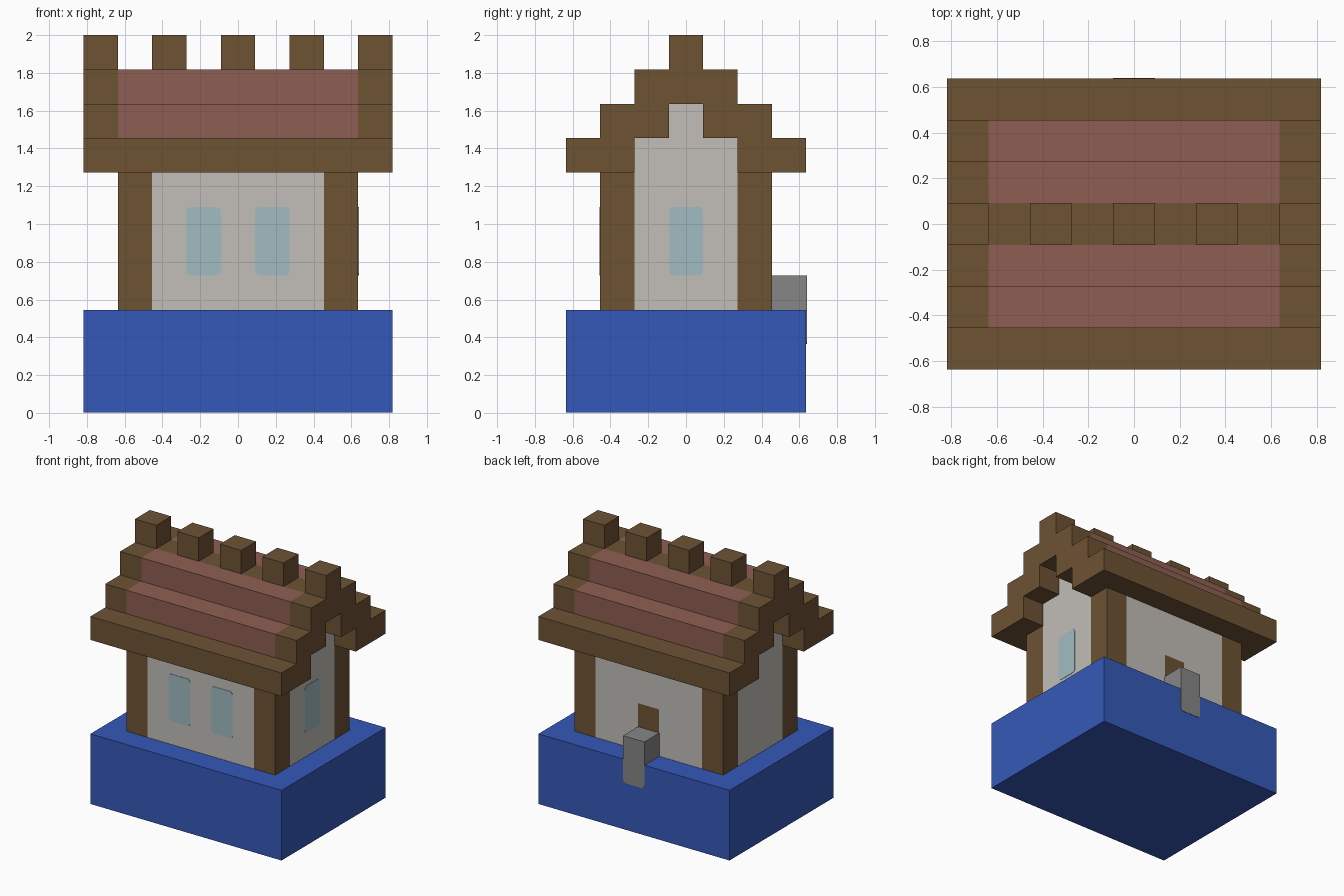
import bpy, bmesh

U = 2 / 11      # edge of one building block
SKIN = 0.003    # how far painted plates stand proud
ROUND = 0.025   # corner radius of plates

old = bpy.data.objects.get("Cube")
if old:
    bpy.data.objects.remove(old, do_unlink=True)


def material(name, srgb):
    lin = [((c / 255 + 0.055) / 1.055) ** 2.4 for c in srgb] + [1]
    m = bpy.data.materials.new(name)
    m.use_nodes = True
    m.diffuse_color = lin
    bsdf = m.node_tree.nodes["Principled BSDF"]
    bsdf.inputs["Base Color"].default_value = lin
    bsdf.inputs["Roughness"].default_value = 0.9
    return m


WOOD = material("brown wood", (109, 83, 52))
TILE = material("faded red tile", (141, 95, 82))
PLASTER = material("pale plaster", (194, 190, 184))
GLASS = material("pale blue glass", (161, 188, 194))
WATER = material("blue water", (53, 89, 184))
STONE = material("grey stone", (134, 134, 134))


def finish(bm, name, mat):
    bmesh.ops.recalc_face_normals(bm, faces=bm.faces)
    me = bpy.data.meshes.new(name)
    bm.to_mesh(me)
    bm.free()
    me.materials.append(mat)
    ob = bpy.data.objects.new(name, me)
    bpy.context.collection.objects.link(ob)
    return ob


def box(name, mat, x, y, z, thin=None):
    """Box from (low, high) block ranges; 'thin' makes a rounded plate on that axis."""
    bm = bmesh.new()
    bmesh.ops.create_cube(bm, size=1)
    for v in bm.verts:
        for i, (lo, hi) in enumerate((x, y, z)):
            v.co[i] = (hi if v.co[i] > 0 else lo) * U
            if i == thin:
                v.co[i] = lo * U + (SKIN if v.co[i] > lo * U else -SKIN)
    if thin is not None:
        edges = [e for e in bm.edges
                 if abs(e.verts[0].co[thin] - e.verts[1].co[thin]) > SKIN]
        bmesh.ops.bevel(bm, geom=edges, offset=ROUND, segments=3,
                        profile=0.5, affect='EDGES')
    return finish(bm, name, mat)


def profile(name, mat, half, x):
    """Extrude a mirrored (y, z) outline between two x positions."""
    pts = half + [(-y, z) for y, z in reversed(half) if y]
    bm = bmesh.new()
    face = bm.faces.new([bm.verts.new((x[0] * U, y * U, z * U)) for y, z in pts])
    out = bmesh.ops.extrude_face_region(bm, geom=[face])
    for v in out["geom"]:
        if isinstance(v, bmesh.types.BMVert):
            v.co.x = x[1] * U
    return finish(bm, name, mat)


def mirrored(side, lo, hi):
    return (lo, hi) if side > 0 else (-hi, -lo)


# Water block
box("water", WATER, (-4.5, 4.5), (-3.5, 3.5), (SKIN / U, 3))

# Plaster walls: gabled core and the front and back faces
profile("gable_wall", PLASTER,
        [(0, 3), (1.5, 3), (1.5, 8), (0.5, 8), (0.5, 9), (0, 9)], (-3.5, 3.5))
box("long_walls", PLASTER, (-2.5, 2.5), (-2.5, 2.5), (3, 7))

# Corner posts and their feet showing under the water
for sx, side in ((1, "left"), (-1, "right")):
    for sy, end in ((1, "back"), (-1, "front")):
        px, py = mirrored(sx, 2.5, 3.5), mirrored(sy, 1.5, 2.5)
        box(f"{end}_{side}_post", WOOD, px, py, (3, 7))
        box(f"{end}_{side}_post_foot", WOOD, px, py, (SKIN / U, 1), thin=2)

# Windows
for s, side in ((1, "left"), (-1, "right")):
    box(f"front_{side}_window", GLASS, mirrored(s, 0.5, 1.5), (-2.5, -2), (4, 6), thin=1)
    box(f"{side}_side_window", GLASS, (s * 3.5, s * 3.5 + 1), (-0.5, 0.5), (4, 6), thin=0)

# Back door and stone step reaching down into the water
box("back_door", WOOD, (-0.5, 0.5), (2.5, 3), (3, 5), thin=1)
box("back_step", STONE, (-0.5, 0.5), (2.5, 3.5 + SKIN / U), (3, 4))
box("back_step_base", STONE, (-0.5, 0.5), (3.5, 4), (2, 3.8), thin=1)

# Stepped timber roof ends
stairs = [(0, 11), (0.5, 11), (0.5, 10), (1.5, 10), (1.5, 9), (2.5, 9), (2.5, 8),
          (3.5, 8), (3.5, 7), (1.5, 7), (1.5, 8), (0.5, 8), (0.5, 9), (0, 9)]
for s, side in ((1, "left"), (-1, "right")):
    profile(f"{side}_roof_end", WOOD, stairs, mirrored(s, 3.5, 4.5))

# Roof courses between the ends
for s, end in ((1, "back"), (-1, "front")):
    box(f"{end}_eave", WOOD, (-3.5, 3.5), mirrored(s, 1.5, 3.5), (7, 8))
    box(f"{end}_lower_tiles", TILE, (-3.5, 3.5), mirrored(s, 0.5, 2.5), (8, 9))
    box(f"{end}_upper_tiles", TILE, (-3.5, 3.5), mirrored(s, 0.5, 1.5), (9, 10))

# Ridge beam with its blocks
box("ridge_beam", WOOD, (-3.5, 3.5), (-0.5, 0.5), (9, 10))
for i in (-2, 0, 2):
    box("ridge_block", WOOD, (i - 0.5, i + 0.5), (-0.5, 0.5), (10, 11))
